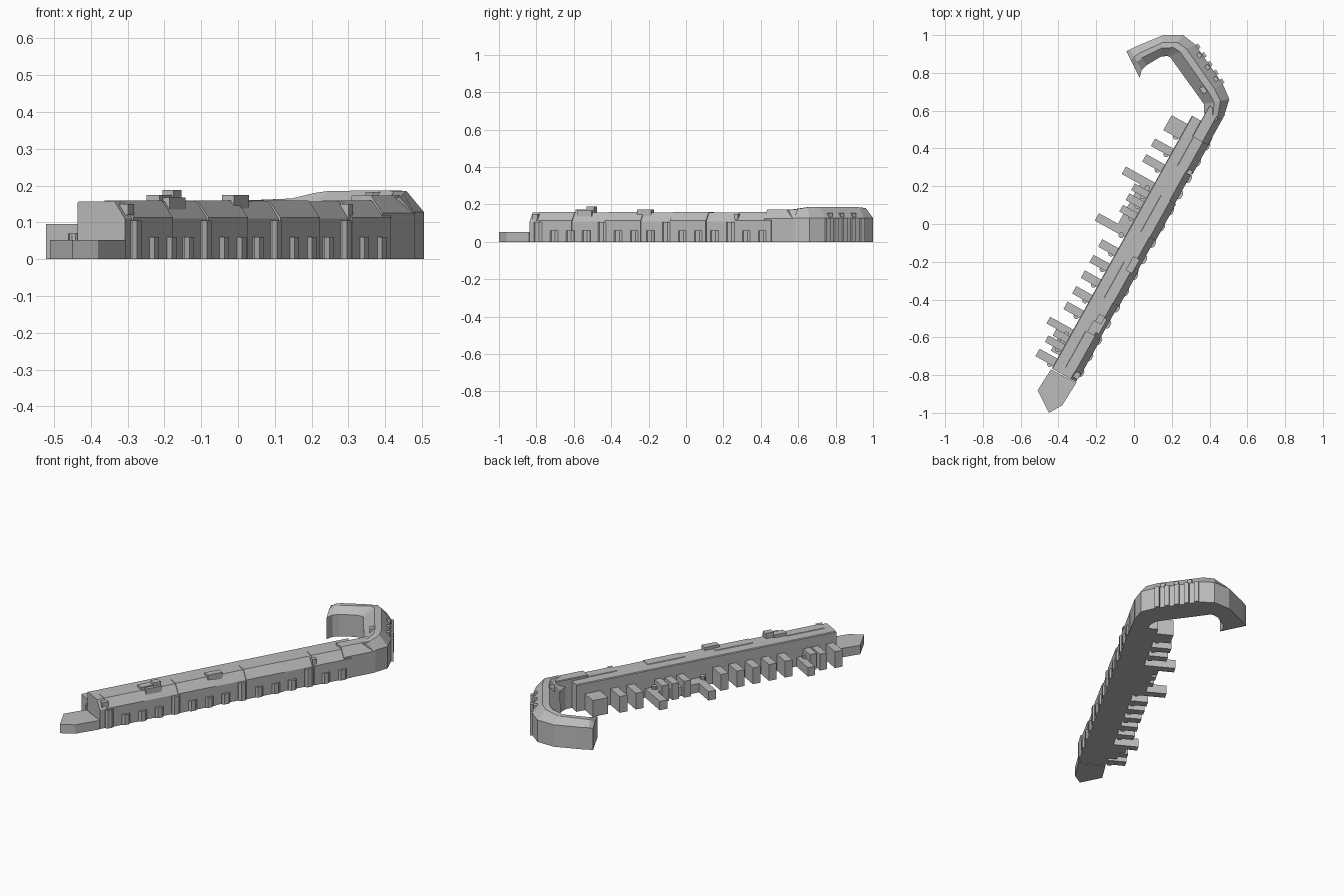
import bpy, bmesh, math
from mathutils import Vector

cube = bpy.data.objects.get("Cube")
if cube:
    bpy.data.objects.remove(cube)

grey = bpy.data.materials.new("stone_grey")
grey.use_nodes = True
colour = (0.5, 0.5, 0.5, 1)
grey.diffuse_color = colour
grey.node_tree.nodes["Principled BSDF"].inputs["Base Color"].default_value = colour

# Range axes: s runs along the long building, t points to its street side
ALONG = Vector((0.485, 0.8745))
ACROSS = Vector((0.8745, -0.485))


def place(s, t):
    return ALONG * s + ACROSS * t


def finish(name, bm):
    bmesh.ops.recalc_face_normals(bm, faces=bm.faces)
    mesh = bpy.data.meshes.new(name)
    bm.to_mesh(mesh)
    bm.free()
    mesh.materials.append(grey)
    ob = bpy.data.objects.new(name, mesh)
    bpy.context.collection.objects.link(ob)
    return ob


def loft(name, rings):
    bm = bmesh.new()
    loops = [[bm.verts.new(p) for p in ring] for ring in rings]
    n = len(loops[0])
    for a, b in zip(loops, loops[1:]):
        for i in range(n):
            j = (i + 1) % n
            bm.faces.new((a[i], a[j], b[j], b[i]))
    bm.faces.new(loops[0])
    bm.faces.new(loops[-1])
    return finish(name, bm)


def prism(name, outline, z0, z1):
    return loft(name, [[(p[0], p[1], z) for p in outline] for z in (z0, z1)])


def box(name, s0, s1, t0, t1, z1, z0=0):
    return prism(name, [place(s0, t0), place(s1, t0), place(s1, t1), place(s0, t1)], z0, z1)


def section(outer, inner, eave, top, cut_out, cut_in, inner_eave=None):
    # Wall and mansard cross-section between an outer and an inner ground point
    o, i = Vector(outer), Vector(inner)
    a, b = o.lerp(i, cut_out), o.lerp(i, cut_in)
    pts = [(o, 0), (o, eave), (a, top), (b, top), (i, inner_eave or eave), (i, 0)]
    return [(p.x, p.y, z) for p, z in pts]


def range_part(name, s0, s1, t0, t1, eave, top, cut):
    return loft(name, [section(place(s, t1), place(s, t0), eave, top, cut, 0.97, top - 0.004)
                       for s in (s0, s1)])


# Long main range with slightly stepped street frontage
range_part("main_range", -0.88, 0.65, -0.01, 0.137, 0.11, 0.157, 0.22)
for k, (s0, s1, t1) in enumerate([(-0.84, -0.62, 0.142), (-0.42, -0.2, 0.142),
                                  (-0.02, 0.2, 0.143), (0.38, 0.6, 0.143)]):
    range_part(f"frontage_step_{k}", s0, s1, 0.05, t1, 0.113, 0.16, 0.38)
range_part("corner_pavilion", 0.555, 0.74, 0.045, 0.14, 0.125, 0.173, 0.36)

# Low pointed terrace at the near end
prism("pointed_terrace", [(-0.51, -0.88), (-0.45, -1.0), (-0.38, -0.96),
                          (-0.305, -0.84), (-0.44, -0.77)], 0, 0.052)

# Curved wing: outer point, inner point, ridge height
wing = [((0.475, 0.57), (0.375, 0.51), 0.168),
        ((0.505, 0.66), (0.37, 0.635), 0.185),
        ((0.47, 0.74), (0.345, 0.67), 0.187),
        ((0.325, 0.95), (0.19, 0.885), 0.185),
        ((0.26, 1.0), (0.175, 0.89), 0.18),
        ((0.155, 1.0), (0.14, 0.885), 0.165),
        ((0.01, 0.94), (0.065, 0.84), 0.16),
        ((-0.02, 0.924), (0.04, 0.815), 0.155)]
loft("curved_wing", [section(o, i, 0.128, z, 0.35, 0.6) for o, i, z in wing])
loft("wing_end", [section((-0.02, 0.924), (0.04, 0.815), 0.128, 0.155, 0.35, 0.6),
                  section((-0.04, 0.915), (0.03, 0.775), 0.125, 0.132, 0.35, 0.6)])

# Buttresses and dormers on the wing's outer side
start, end = Vector((0.47, 0.74)), Vector((0.325, 0.95))
run = (end - start).normalized()
out = Vector((run.y, -run.x))


def wing_block(name, f, half, d0, d1, z0, z1):
    c = start.lerp(end, f)
    prism(name, [c + run * a + out * d for a, d in
                 ((-half, d0), (half, d0), (half, d1), (-half, d1))], z0, z1)


for k in range(5):
    wing_block(f"wing_buttress_{k}", 0.06 + k * 0.22, 0.013, -0.02, 0.014, 0, 0.128)
for k in range(3):
    wing_block(f"wing_dormer_{k}", 0.17 + k * 0.3, 0.012, -0.04, -0.005, 0.12, 0.155)
wing_block("wing_roof_box", 0.13, 0.018, -0.115, -0.085, 0.13, 0.183)

# Courtyard wings: start along the range, width, reach, height
teeth = [(0.51, 0.09, 0.105, 0.095), (0.405, 0.045, 0.122, 0.095), (0.31, 0.045, 0.122, 0.095),
         (0.20, 0.045, 0.185, 0.052), (0.15, 0.04, 0.1, 0.095), (0.09, 0.04, 0.1, 0.095),
         (0.02, 0.04, 0.1, 0.095), (-0.085, 0.045, 0.19, 0.052)]
teeth += [(-0.197 - k * 0.0945, 0.045, 0.108, 0.095) for k in range(5)]
teeth += [(-0.685, 0.04, 0.15, 0.052), (-0.725, 0.04, 0.09, 0.095),
          (-0.775, 0.04, 0.11, 0.095), (-0.865, 0.045, 0.117, 0.095)]
for k, (s, w, reach, h) in enumerate(teeth):
    box(f"courtyard_wing_{k}", s, s + w, -reach, 0, h)
    # Round stair turret beside each wing
    c = place(s, -0.03)
    prism(f"stair_turret_{k}", [c + Vector((math.cos(a), math.sin(a))) * 0.015
                                for a in [i * math.tau / 10 for i in range(10)]], 0, 0.07)
box("courtyard_link", -0.06, 0.22, -0.075, 0, 0.052)
box("courtyard_end_link", -0.8, -0.66, -0.06, 0, 0.052)

# Shallow bays along the street side
for k in range(15):
    s = -0.85 + k * 0.098
    bay = [(s, 0.13), (s, 0.142), (s + 0.012, 0.151),
           (s + 0.036, 0.151), (s + 0.048, 0.142), (s + 0.048, 0.13)]
    prism(f"street_bay_{k}", [place(*p) for p in bay], 0, 0.105 if k % 4 == 0 else 0.06)

# Roof structures
box("roof_tower", -0.55, -0.505, 0.07, 0.105, 0.188, 0.15)
box("roof_cabin", -0.62, -0.55, 0.06, 0.1, 0.174, 0.15)
box("roof_link", -0.6, -0.51, 0.085, 0.12, 0.168, 0.13)
box("roof_lantern", -0.235, -0.15, 0.08, 0.118, 0.174, 0.13)
box("end_dormer", -0.865, -0.83, 0.11, 0.138, 0.15, 0.12)
box("street_dormer", 0.37, 0.395, 0.1, 0.138, 0.15, 0.1)
